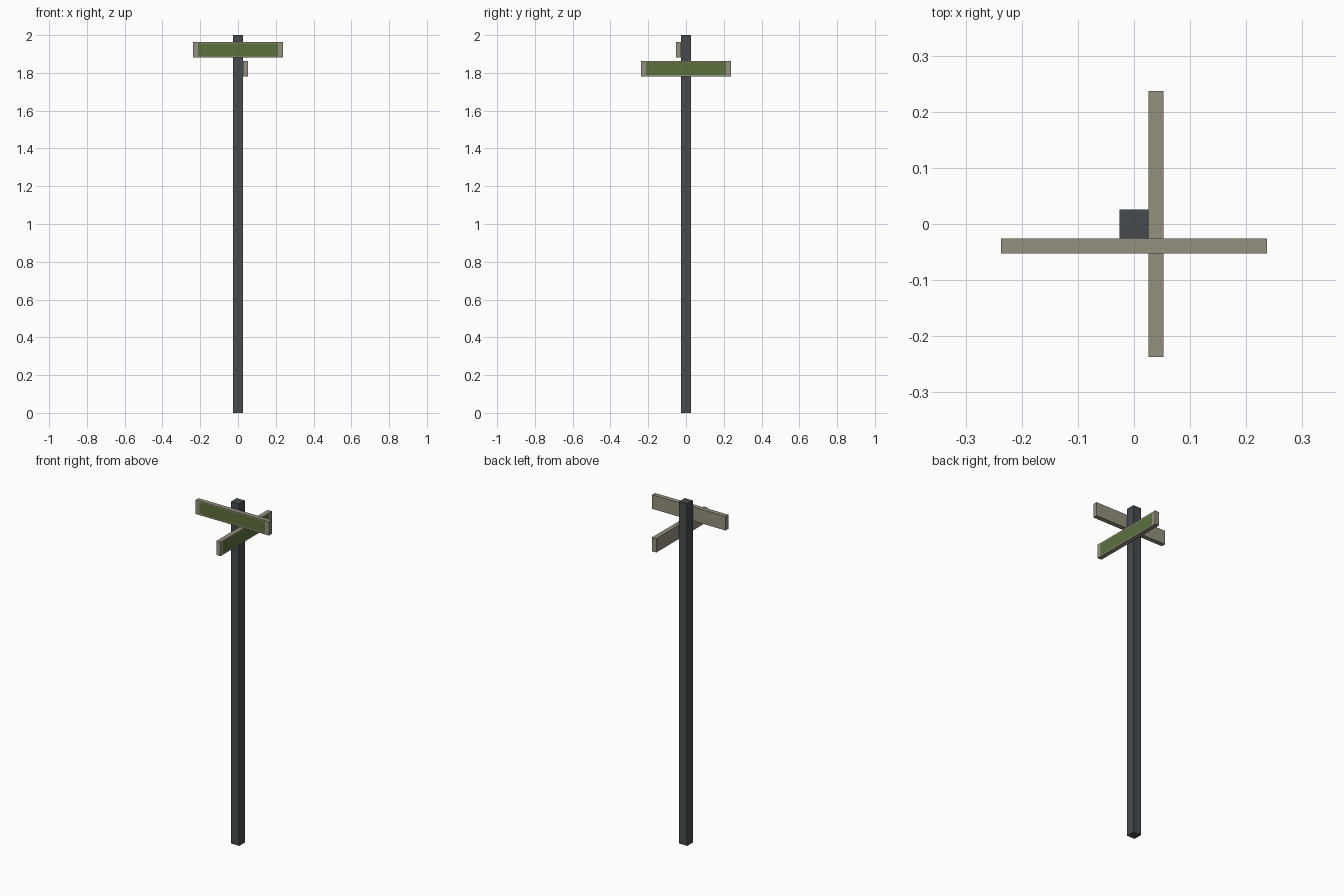
import bpy, bmesh
from mathutils import Matrix, Vector
from math import radians

if "Cube" in bpy.data.objects:
    bpy.data.objects.remove(bpy.data.objects["Cube"])


def material(name, rgb):
    m = bpy.data.materials.new(name)
    m.diffuse_color = (*rgb, 1)
    m.use_nodes = True
    m.node_tree.nodes["Principled BSDF"].inputs["Base Color"].default_value = m.diffuse_color
    return m


STEEL = material("dark_steel", (0.062, 0.07, 0.075))
TAN = material("tan_frame", (0.30, 0.28, 0.21))
GREEN = material("green_panel", (0.107, 0.162, 0.048))


def box(bm, size, centre):
    mat = Matrix.Translation(centre) @ Matrix.Diagonal((*size, 1))
    bmesh.ops.create_cube(bm, size=1, matrix=mat)


def finish(bm, name, mats):
    mesh = bpy.data.meshes.new(name)
    bm.to_mesh(mesh)
    bm.free()
    for m in mats:
        mesh.materials.append(m)
    obj = bpy.data.objects.new(name, mesh)
    bpy.context.collection.objects.link(obj)
    return obj


def sign(name, z, turn):
    # Board on the front of the post, with a green panel inset in its face
    length, thick, height = 0.474, 0.027, 0.082
    bm = bmesh.new()
    box(bm, (length, thick, height), (0, -0.0395, 0))
    bm.normal_update()
    face = min(bm.faces, key=lambda f: f.calc_center_median().y)
    bmesh.ops.inset_individual(bm, faces=[face], thickness=0.01)
    face.material_index = 1
    for v in face.verts:
        v.co.x = 0.212 if v.co.x > 0 else -0.212
    obj = finish(bm, name, [TAN, GREEN])
    obj.location.z = z
    obj.rotation_euler.z = radians(turn)


# Square post
bm = bmesh.new()
box(bm, (0.052, 0.052, 2), Vector((0, 0, 1)))
finish(bm, "post", [STEEL])

# Two crossed street signs
sign("upper_sign", 1.922, 0)
sign("lower_sign", 1.823, 90)
